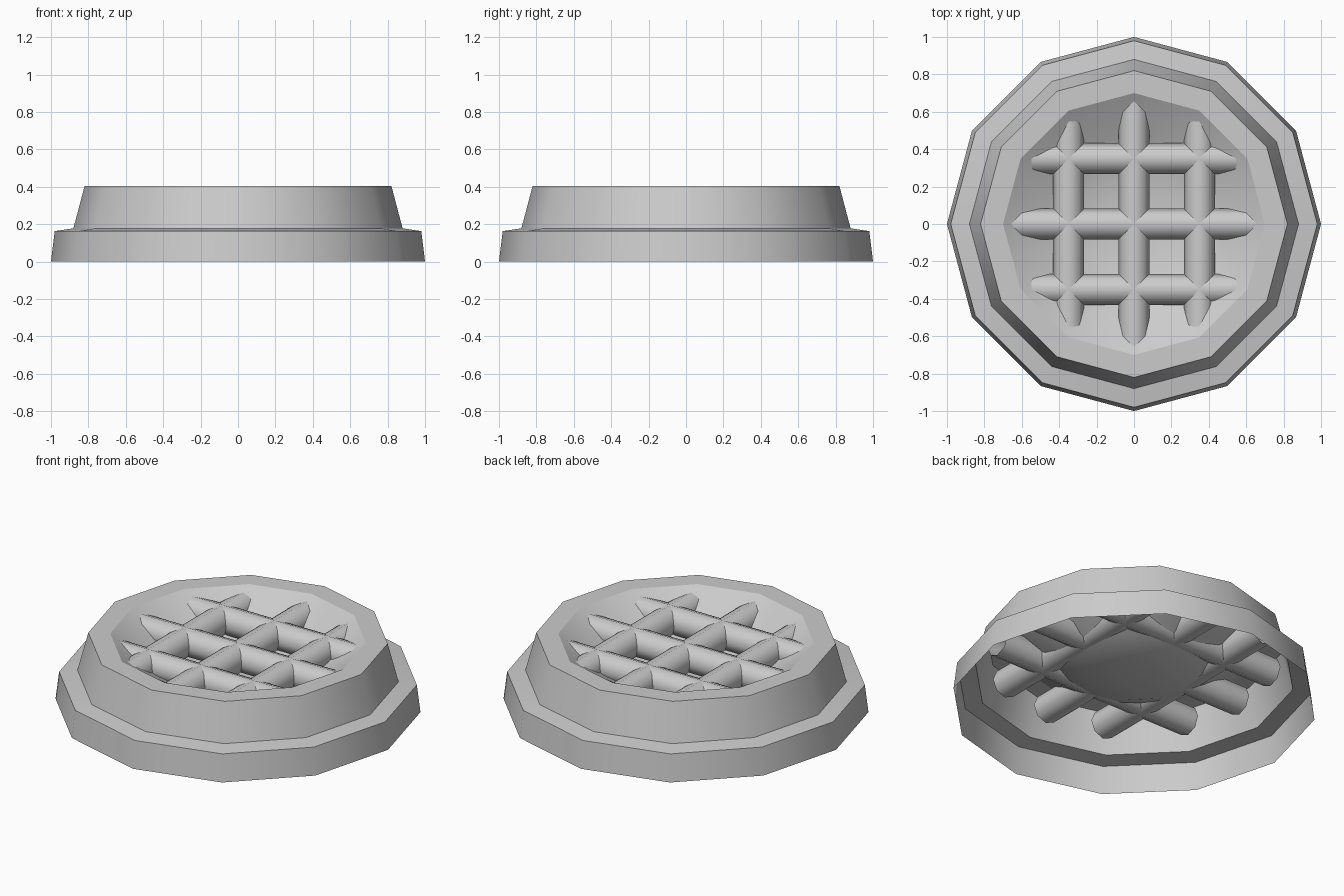
import bpy, bmesh, math
from mathutils import Matrix

if "Cube" in bpy.data.objects:
    bpy.data.objects.remove(bpy.data.objects["Cube"])

SIDES = 12


def finish(bm, name, smooth_angle):
    mesh = bpy.data.meshes.new(name)
    bm.to_mesh(mesh)
    bm.free()
    obj = bpy.data.objects.new(name, mesh)
    bpy.context.collection.objects.link(obj)
    bpy.ops.object.select_all(action='DESELECT')
    obj.select_set(True)
    bpy.context.view_layer.objects.active = obj
    bpy.ops.object.shade_smooth_by_angle(angle=math.radians(smooth_angle))


def lathe(name, profile):
    bm = bmesh.new()
    rings = []
    for r, z in profile:
        rings.append([bm.verts.new((r * math.cos(2 * math.pi * i / SIDES),
                                    r * math.sin(2 * math.pi * i / SIDES), z))
                      for i in range(SIDES)])
    for a, b in zip(rings, rings[1:]):
        for i in range(SIDES):
            j = (i + 1) % SIDES
            bm.faces.new((a[i], a[j], b[j], b[i]))
    bm.faces.new(rings[-1])
    finish(bm, name, 30.2)


def bar(name, offset, half_length, along_x):
    bm = bmesh.new()
    bmesh.ops.create_cone(bm, cap_ends=False, segments=8, radius1=0.083,
                          radius2=0.083, depth=2 * half_length)
    turn = Matrix.Rotation(math.pi / 2, 4, 'Y' if along_x else 'X')
    place = (0, offset, 0.295) if along_x else (offset, 0, 0.295)
    bm.transform(Matrix.Translation(place) @ turn)
    finish(bm, name, 50)


# stepped crust shell, open underneath, with a sunken shallow bowl
lathe("crust_shell", [(1.0, 0.0), (0.98, 0.163), (0.88, 0.178), (0.82, 0.405),
                      (0.70, 0.405), (0.45, 0.25), (0.30, 0.195), (0.12, 0.175)])

# lattice of open round bars whose ends run through the bowl wall
for i, offset in enumerate((-0.35, 0.0, 0.35)):
    length = 0.75 if offset == 0 else 0.68
    bar(f"lattice_bar_x_{i}", offset, length, True)
    bar(f"lattice_bar_y_{i}", offset, length, False)
